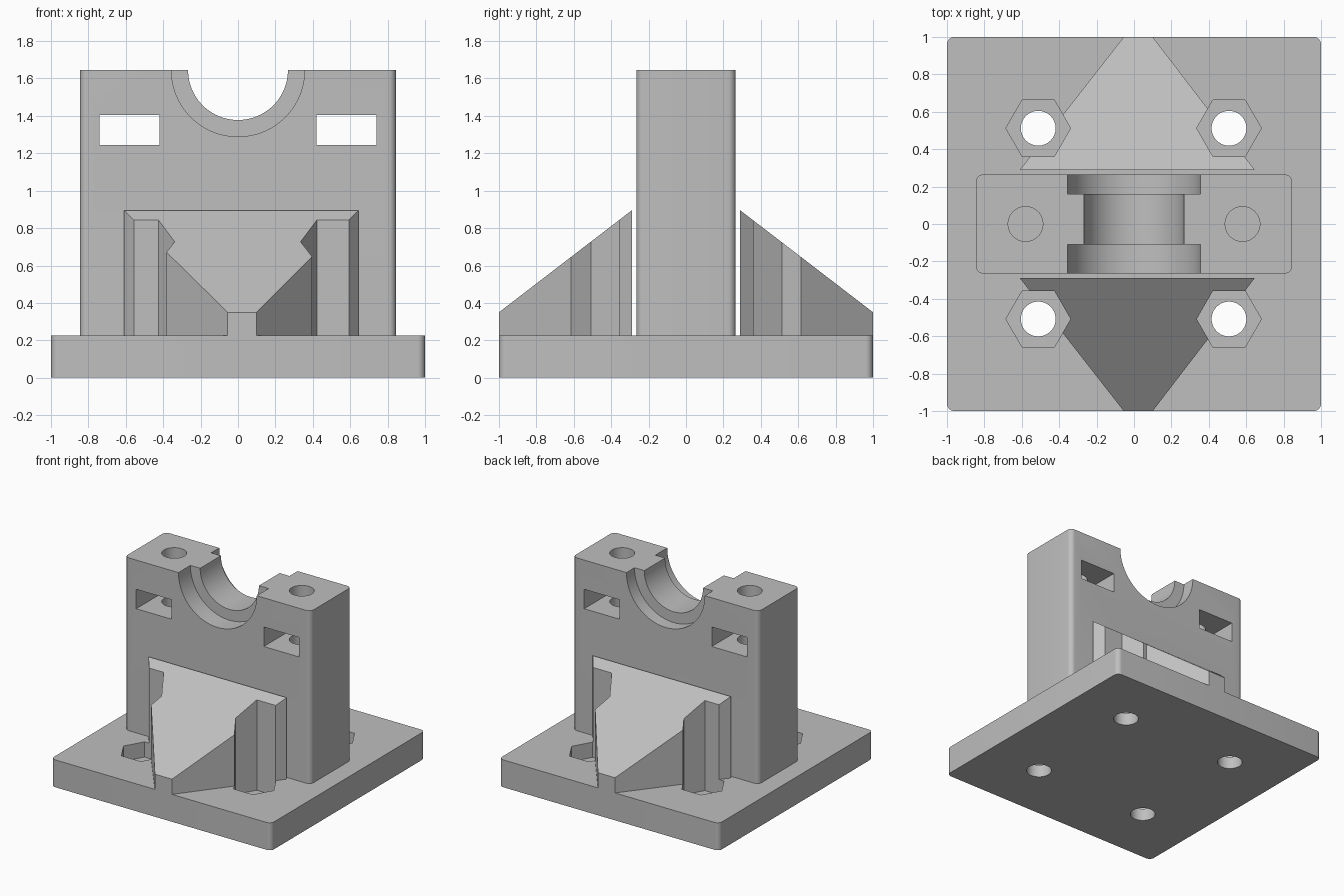
import bpy, bmesh, math
from mathutils import Matrix

if "Cube" in bpy.data.objects:
    bpy.data.objects.remove(bpy.data.objects["Cube"], do_unlink=True)

grey = bpy.data.materials.new("plain_grey")
grey.use_nodes = True
COLOUR = (0.52, 0.52, 0.52, 1)
grey.diffuse_color = COLOUR
grey.node_tree.nodes["Principled BSDF"].inputs["Base Color"].default_value = COLOUR

BASE_TOP, BLOCK_TOP = 0.225, 1.645


def finish(bm, name):
    bmesh.ops.recalc_face_normals(bm, faces=bm.faces)
    mesh = bpy.data.meshes.new(name)
    bm.to_mesh(mesh)
    bm.free()
    mesh.materials.append(grey)
    obj = bpy.data.objects.new(name, mesh)
    bpy.context.collection.objects.link(obj)
    return obj


def box(name, lo, hi, radius=0):
    """Box between two corners, optionally with rounded upright edges."""
    bm = bmesh.new()
    bmesh.ops.create_cube(bm, size=1)
    for v in bm.verts:
        v.co = [(a + b) / 2 + c * (b - a) for a, b, c in zip(lo, hi, v.co)]
    if radius:
        upright = [e for e in bm.edges
                   if abs(e.verts[0].co.z - e.verts[1].co.z) > 0.01]
        bmesh.ops.bevel(bm, geom=upright, offset=radius, segments=8,
                        profile=0.5, affect='EDGES')
    return finish(bm, name)


def prism(name, centre, radius, depth, sides=64, axis='Z'):
    bm = bmesh.new()
    turn = Matrix.Rotation(math.pi / 2, 4, 'X') if axis == 'Y' else Matrix()
    bmesh.ops.create_cone(bm, cap_ends=True, segments=sides, radius1=radius,
                          radius2=radius, depth=depth,
                          matrix=Matrix.Translation(centre) @ turn)
    # put a corner of the polygon on the x axis
    for v in bm.verts:
        if sides == 6 and abs(v.co.x - centre[0]) < 0.001:
            spin = Matrix.Rotation(math.pi / 6, 3, 'Z')
            bmesh.ops.rotate(bm, verts=bm.verts, cent=centre, matrix=spin)
            break
    return finish(bm, name)


def carve(obj, cutters):
    bpy.context.view_layer.objects.active = obj
    for cutter in cutters:
        cutter.hide_render = True
        mod = obj.modifiers.new("cut", 'BOOLEAN')
        mod.operation, mod.solver, mod.object = 'DIFFERENCE', 'EXACT', cutter
        bpy.ops.object.modifier_apply(modifier=mod.name)


def smooth(obj):
    bpy.ops.object.select_all(action='DESELECT')
    obj.select_set(True)
    bpy.context.view_layer.objects.active = obj
    bpy.ops.object.shade_smooth_by_angle(angle=math.radians(30))


# Main parts
base = box("base_plate", (-1, -1, 0), (1, 1, BASE_TOP), 0.04)
block = box("bearing_block", (-0.845, -0.265, BASE_TOP),
            (0.845, 0.265, BLOCK_TOP), 0.04)


def rib(name, side):
    """Wedge support, narrow and low at the plate edge."""
    bm = bmesh.new()
    plan = [(-0.61, 0.29, 0.895), (0.645, 0.29, 0.895),
            (0.1, 1, 0.35), (-0.055, 1, 0.35)]
    low = [bm.verts.new((x, side * y, BASE_TOP)) for x, y, z in plan]
    top = [bm.verts.new((x, side * y, z)) for x, y, z in plan]
    bm.faces.new(low)
    bm.faces.new(top)
    for i in range(4):
        j = (i + 1) % 4
        bm.faces.new((low[i], low[j], top[j], top[i]))
    return finish(bm, name)


front_rib, back_rib = rib("front_rib", -1), rib("back_rib", 1)

# Bearing seat: narrow half round with a wider step at each end
helpers = [
    prism("seat_cutter", (0, 0, BLOCK_TOP), 0.267, 1, 96, 'Y'),
    prism("front_step_cutter", (0, -0.31, BLOCK_TOP), 0.356, 0.4, 96, 'Y'),
    prism("back_step_cutter", (0, 0.36, BLOCK_TOP), 0.356, 0.4, 96, 'Y'),
]

# Nut slots and clamp bolt holes
for s in (-1, 1):
    x = 0.58 * s
    helpers.append(box("nut_slot_cutter", (x - 0.16, -0.5, 1.245),
                       (x + 0.16, 0.5, 1.405)))
    helpers.append(prism("clamp_hole_cutter", (x, 0, 1.4), 0.093, 0.8))
carve(block, helpers)

# Hexagonal nut pockets and mounting holes
for sy, wedge in ((-1, front_rib), (1, back_rib)):
    for sx in (-1, 1):
        x, y = 0.51 * sx - 0.002, 0.51 * sy + 0.002
        pocket = prism("pocket_cutter", (x, y, 0.6), 0.173, 1, 6)
        hole = prism("mount_hole_cutter", (x, y, 0.1), 0.093, 0.6)
        carve(base, [pocket, hole])
        carve(wedge, [pocket])
        helpers += [pocket, hole]

for cutter in helpers:
    bpy.data.objects.remove(cutter, do_unlink=True)
for part in (base, block, front_rib, back_rib):
    smooth(part)
